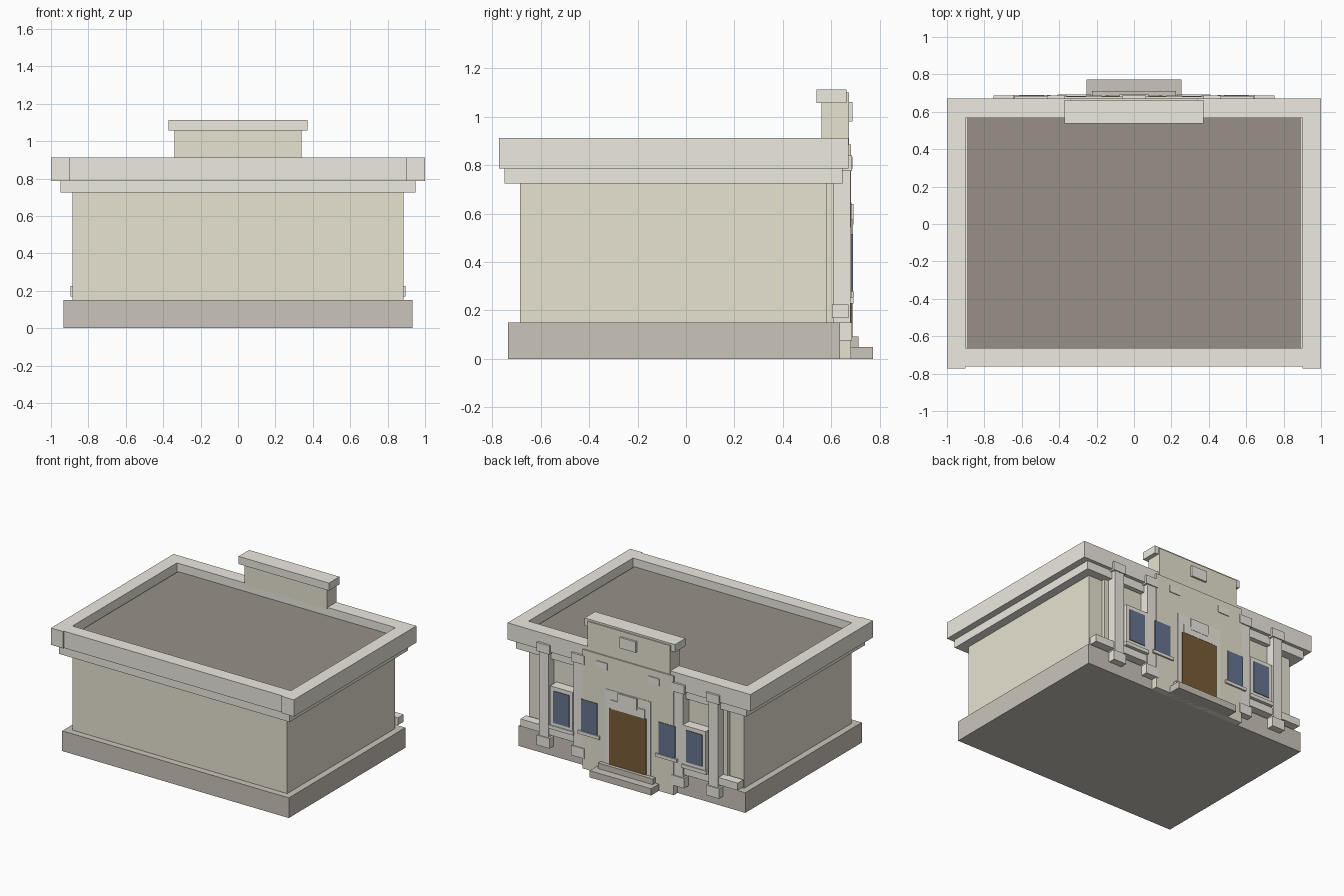
import bpy

if "Cube" in bpy.data.objects:
    bpy.data.objects.remove(bpy.data.objects["Cube"])


def material(name, rgb):
    m = bpy.data.materials.new(name)
    m.diffuse_color = (*rgb, 1)
    m.use_nodes = True
    m.node_tree.nodes["Principled BSDF"].inputs["Base Color"].default_value = m.diffuse_color
    return m


WALL = material("wall_stone", (0.80, 0.77, 0.64))
TRIM = material("trim_stone", (0.84, 0.82, 0.74))
BASE = material("base_stone", (0.60, 0.56, 0.49))
ROOF = material("roof_grey", (0.31, 0.28, 0.24))
GLASS = material("window_glass", (0.14, 0.18, 0.28))
DOOR = material("door_wood", (0.19, 0.11, 0.04))


def box(name, x, y, z, mat):
    """Box from (min, max) ranges on each axis."""
    bpy.ops.mesh.primitive_cube_add(
        size=1, location=[(a + b) / 2 for a, b in (x, y, z)])
    o = bpy.context.object
    o.scale = [b - a for a, b in (x, y, z)]
    bpy.ops.object.transform_apply(location=False, rotation=False, scale=True)
    o.name = name
    o.data.materials.append(mat)
    return o


def centred(name, half, y, z, mat):
    return box(name, (-half, half), y, z, mat)


def pair(name, x, y, z, mat):
    """Box on the right and its mirror on the left."""
    box(name + "_right", x, y, z, mat)
    box(name + "_left", (-x[1], -x[0]), y, z, mat)


# Main body
centred("base_plinth", 0.933, (-0.735, 0.635), (0, 0.15), BASE)
centred("main_walls", 0.885, (-0.685, 0.58), (0.10, 0.80), WALL)
centred("facade_wall", 0.77, (0.57, 0.61), (0.15, 0.725), WALL)
centred("lower_cornice", 0.95, (-0.75, 0.645), (0.725, 0.787), TRIM)
centred("roof_deck", 0.89, (-0.67, 0.575), (0.79, 0.85), ROOF)

# Parapet around the roof
pair("side_parapet", (0.90, 1.0), (-0.772, 0.67), (0.787, 0.912), TRIM)
centred("front_parapet", 0.90, (-0.763, -0.662), (0.787, 0.912), TRIM)
centred("entrance_parapet", 0.90, (0.567, 0.67), (0.787, 0.912), TRIM)

# Entrance bay and attic above it
centred("entrance_bay", 0.375, (0.58, 0.681), (0, 0.886), WALL)
centred("attic_block", 0.34, (0.56, 0.668), (0.90, 1.056), WALL)
centred("attic_cap", 0.372, (0.538, 0.662), (1.056, 1.113), TRIM)
centred("attic_face", 0.34, (0.65, 0.672), (0.886, 1.10), WALL)
centred("attic_plaque", 0.065, (0.66, 0.687), (0.98, 1.06), TRIM)
pair("bay_plaque", (0.17, 0.26), (0.67, 0.687), (0.785, 0.835), TRIM)

# String course and pilasters
pair("string_course", (0.375, 0.895), (0.603, 0.67), (0.17, 0.225), TRIM)
for label, c in (("inner", 0.412), ("outer", 0.698)):
    pair(label + "_pilaster", (c - 0.039, c + 0.039), (0.60, 0.678),
         (0.09, 0.78), TRIM)
    pair(label + "_capital", (c - 0.053, c + 0.053), (0.62, 0.686),
         (0.775, 0.84), TRIM)
    pair(label + "_pilaster_foot", (c - 0.053, c + 0.053), (0.62, 0.686),
         (0.076, 0.15), TRIM)

# Wing windows with projecting frames
W = 0.547
pair("wing_window_frame", (W - 0.093, W + 0.093), (0.60, 0.684),
     (0.255, 0.545), TRIM)
pair("wing_window_glass", (W - 0.066, W + 0.066), (0.66, 0.689),
     (0.278, 0.515), GLASS)
pair("wing_window_sill", (W - 0.10, W + 0.10), (0.60, 0.691),
     (0.228, 0.255), TRIM)

# Bay windows
pair("bay_window_glass", (0.252, 0.387), (0.66, 0.685), (0.278, 0.515), GLASS)
pair("bay_window_sill", (0.23, 0.408), (0.66, 0.693), (0.255, 0.278), TRIM)

# Doorway with surround, lintel and keystone
centred("door_surround", 0.187, (0.66, 0.684), (0.08, 0.645), TRIM)
centred("door_panel", 0.152, (0.66, 0.688), (0.085, 0.51), DOOR)
centred("door_lintel", 0.14, (0.66, 0.69), (0.51, 0.575), TRIM)
centred("door_keystone", 0.078, (0.66, 0.692), (0.555, 0.64), TRIM)

# Entrance steps
centred("lower_step", 0.253, (0.60, 0.772), (0, 0.05), BASE)
centred("upper_step", 0.225, (0.60, 0.712), (0.05, 0.092), BASE)
